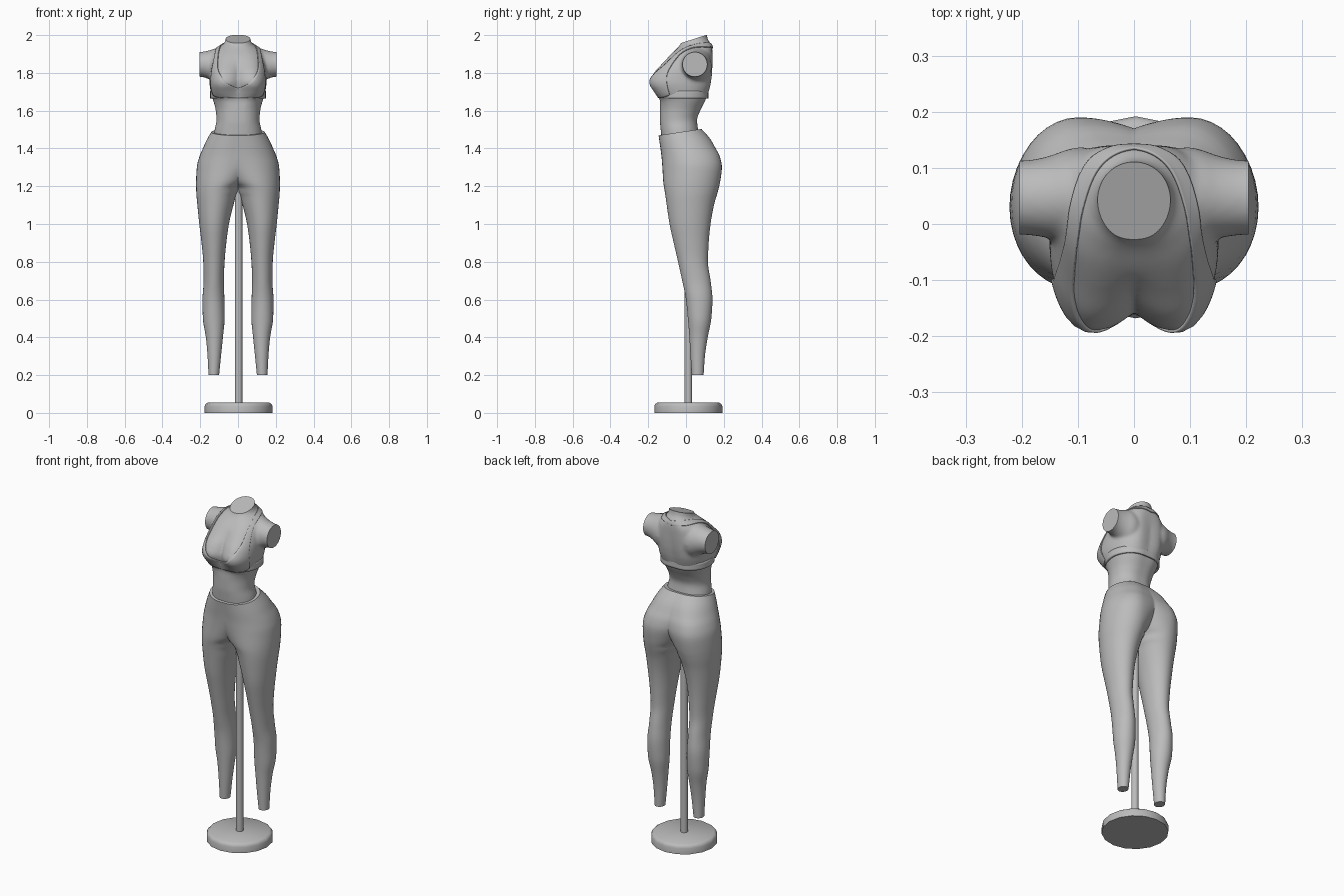
import bpy, bmesh, math
from math import sin, cos, pi, acos
from mathutils import Vector

cube = bpy.data.objects.get("Cube")
if cube:
    bpy.data.objects.remove(cube, do_unlink=True)

GREY = (0.5, 0.5, 0.5, 1)
grey = bpy.data.materials.new("mannequin grey")
grey.use_nodes = True
grey.diffuse_color = GREY
grey.node_tree.nodes["Principled BSDF"].inputs["Base Color"].default_value = GREY


def finish(bm, name):
    """Turn a bmesh into a smooth shaded object."""
    bmesh.ops.recalc_face_normals(bm, faces=bm.faces)
    mesh = bpy.data.meshes.new(name)
    bm.to_mesh(mesh)
    bm.free()
    obj = bpy.data.objects.new(name, mesh)
    bpy.context.collection.objects.link(obj)
    mesh.materials.append(grey)
    smooth(obj)
    return obj


def select(obj):
    bpy.ops.object.select_all(action='DESELECT')
    obj.select_set(True)
    bpy.context.view_layer.objects.active = obj


def smooth(obj):
    select(obj)
    bpy.ops.object.shade_smooth_by_angle(angle=math.radians(40))


def refine(rows, steps):
    """Insert rows with a smooth curve that never overshoots."""
    t = [i for i in range(len(rows))]
    columns = []
    for col in zip(*rows):
        d = [b - a for a, b in zip(col, col[1:])]
        m = [d[0]] + [2 * a * b / (a + b) if a * b > 0 else 0
                      for a, b in zip(d, d[1:])] + [d[-1]]
        out = []
        for i in t[:-1]:
            for k in range(steps):
                u = k / steps
                h = u * u * (3 - 2 * u)
                out.append(col[i] * (1 - h) + col[i + 1] * h
                           + m[i] * u * (1 - u) ** 2 - m[i + 1] * u * u * (1 - u))
        columns.append(out + [col[-1]])
    return list(zip(*columns))


def half_ring(row, n=10):
    """Half cross-section: front middle, round the side, back middle.
    Crease values: 1 is flat, 0 pinches shut, below 0 opens a gap."""
    z, peak_f, peak_b, side, front, back, crease_f, crease_b = row
    mid = (front + back) / 2
    quarters = []
    for peak, edge, crease in ((peak_f, front, crease_f), (peak_b, back, crease_b)):
        gap = max(0, -crease)
        a = max(acos(min(1, max(0, crease))), 0.01)
        pts = [(peak - (peak - gap) * sin(a * k / n) / sin(a),
                mid + (edge - mid) * cos(a * k / n)) for k in range(n, 0, -1)]
        pts += [(peak + (side - peak) * sin(pi / 2 * k / n),
                 mid + (edge - mid) * cos(pi / 2 * k / n)) for k in range(n + 1)]
        quarters.append(pts)
    outline = quarters[0] + quarters[1][-2::-1]
    return [Vector((x, y, z)) for x, y in outline]


def skin(bm, rings, closed=False):
    """Join neighbouring rings with quads."""
    grid = [[bm.verts.new(p) for p in ring] for ring in rings]
    for a, b in zip(grid, grid[1:]):
        for i in range(0 if closed else 1, len(a)):
            bm.faces.new((a[i - 1], a[i], b[i], b[i - 1]))


def mirrored(bm, rings, closed=False):
    for s in (1, -1):
        skin(bm, [[Vector((p.x * s, p.y, p.z)) for p in r] for r in rings], closed)


def weld(bm, cap=True):
    bmesh.ops.remove_doubles(bm, verts=bm.verts, dist=0.0002)
    if cap:
        bmesh.ops.holes_fill(bm, edges=[e for e in bm.edges if e.is_boundary], sides=0)


def round_ring(centre, u, v, n=24):
    return [Vector(centre) + Vector(u) * cos(2 * pi * k / n) + Vector(v) * sin(2 * pi * k / n)
            for k in range(n)]


# Leggings: height, inner x, outer x, front y, back y up to the crotch
legs = [(.2, .1, .156, .03, .093), (.3, .09, .161, .024, .1), (.4, .08, .17, .018, .115),
        (.5, .071, .186, .01, .134), (.6, .072, .188, 0, .14), (.7, .075, .182, -.02, .13),
        (.8, .071, .184, -.042, .116), (.9, .062, .193, -.065, .12),
        (1, .048, .205, -.087, .13), (1.1, .024, .215, -.102, .148)]
rows = [(z, (i + o) / 2, (i + o) / 2, o, f, b, -i, -i) for z, i, o, f, b in legs]
rows += [(1.17, .11, .11, .221, -.112, .168, 0, 0),
         (1.22, .09, .105, .222, -.12, .18, .75, .6),
         (1.3, .06, .1, .218, -.125, .19, .97, .85),
         (1.36, .04, .09, .203, -.13, .178, 1, .93),
         (1.42, .03, .06, .175, -.138, .14, 1, .98),
         (1.47, .02, .03, .142, -.145, .082, 1, 1)]
rings = [half_ring(r) for r in refine(rows, 4)]
for ring in rings:                       # waistband rises to the back
    for p in ring:
        p.z += .15 * (p.y + .14) * max(0, (p.z - 1.4) / .07)
bm = bmesh.new()
mirrored(bm, rings)
weld(bm)
finish(bm, "leggings")

# Torso with neck and arm stumps, fused into one skin
rows = [(1.42, .02, .02, .135, -.125, .08, 1, 1),
        (1.5, .02, .02, .124, -.134, .064, 1, 1),
        (1.55, .02, .02, .114, -.138, .058, 1, 1),
        (1.6, .02, .02, .118, -.138, .075, 1, 1),
        (1.65, .04, .03, .13, -.137, .1, 1, 1),
        (1.7, .07, .04, .145, -.164, .12, .88, .98),
        (1.75, .076, .05, .151, -.192, .132, .78, .97),
        (1.8, .072, .05, .15, -.17, .138, .8, .97),
        (1.85, .06, .05, .145, -.125, .14, .9, .98),
        (1.9, .04, .04, .135, -.078, .14, 1, 1),
        (1.935, .02, .02, .105, -.042, .138, 1, 1),
        (1.955, .01, .01, .076, -.028, .13, 1, 1),
        (1.98, 0, 0, .065, -.022, .115, 1, 1),
        (2.04, 0, 0, .062, -.018, .107, 1, 1)]
bm = bmesh.new()
mirrored(bm, [half_ring(r) for r in refine(rows, 4)])
weld(bm)
stump = refine([(.03, .05, 1.83, .08, .1), (.1, .052, 1.835, .085, .098),
                (.15, .048, 1.842, .074, .078), (.19, .047, 1.845, .067, .067),
                (.23, .047, 1.845, .066, .065)], 4)
mirrored(bm, [round_ring((x, y, z), (0, ry, 0), (0, 0, rz)) for x, y, z, ry, rz in stump], True)
weld(bm)
torso = finish(bm, "torso")
remesh = torso.modifiers.new("fuse", 'REMESH')
remesh.mode = 'VOXEL'
remesh.voxel_size = .008
relax = torso.modifiers.new("relax", 'SMOOTH')
relax.iterations = 8
select(torso)
for name in ("fuse", "relax"):
    bpy.ops.object.modifier_apply(modifier=name)

# Cut the stumps and the neck flat
bm = bmesh.new()
bm.from_mesh(torso.data)
for point, normal in (((.204, 0, 0), (1, 0, 0)), ((-.204, 0, 0), (-1, 0, 0)),
                      ((0, .105, 2), (0, -.32, 1))):
    bmesh.ops.bisect_plane(bm, geom=bm.verts[:] + bm.edges[:] + bm.faces[:],
                           plane_co=point, plane_no=normal, clear_outer=True)
    bmesh.ops.holes_fill(bm, edges=[e for e in bm.edges if e.is_boundary], sides=0)
bmesh.ops.recalc_face_normals(bm, faces=bm.faces)
bm.to_mesh(torso.data)
bm.free()
torso.data.materials.clear()
torso.data.materials.append(grey)
smooth(torso)


def wrap(obj, offset):
    """Lay a cloth strip on the torso and give it thickness."""
    mod = obj.modifiers.new("wrap", 'SHRINKWRAP')
    mod.target = torso
    mod.wrap_mode = 'ABOVE_SURFACE'
    mod.offset = offset
    thick = obj.modifiers.new("thickness", 'SOLIDIFY')
    thick.thickness = offset
    thick.offset = -1


# Halter top: neckline edge and outer edge, from front middle to nape
neckline = [(0, -.17, 1.715), (.045, -.19, 1.735), (.085, -.18, 1.775), (.115, -.12, 1.85),
            (.1, -.01, 1.935), (.06, .1, 1.957), (0, .137, 1.952)]
outer = [(0, -.14, 1.668), (.06, -.15, 1.668), (.14, -.09, 1.68), (.15, -.105, 1.775),
         (.125, -.01, 1.925), (.075, .125, 1.94), (0, .15, 1.93)]
strips = []
for a, b in zip(refine(neckline, 8), refine(outer, 8)):
    a, b = Vector(a), Vector(b)
    strips.append([a.lerp(b, k / 10) for k in range(11)])
bm = bmesh.new()
mirrored(bm, strips)
weld(bm, cap=False)
wrap(finish(bm, "halter_top"), .005)

# Band under the bust
band = [(z, .04, .03, .147, -.143, .118, 1, 1) for z in (1.665, 1.675, 1.685, 1.695, 1.705)]
bm = bmesh.new()
mirrored(bm, [half_ring(r) for r in band])
weld(bm, cap=False)
thick = finish(bm, "chest_band").modifiers.new("thickness", 'SOLIDIFY')
thick.thickness = .01


# Stand
def turned(name, profile, sides):
    bm = bmesh.new()
    skin(bm, [round_ring((.003, .012, z), (r, 0, 0), (0, r, 0), sides) for r, z in profile], True)
    weld(bm)
    finish(bm, name)


turned("stand_base", [(.18, 0), (.18, .035), (.175, .047), (.163, .055)], 16)
turned("stand_pole", [(.02, .05), (.02, 1.25)], 16)
